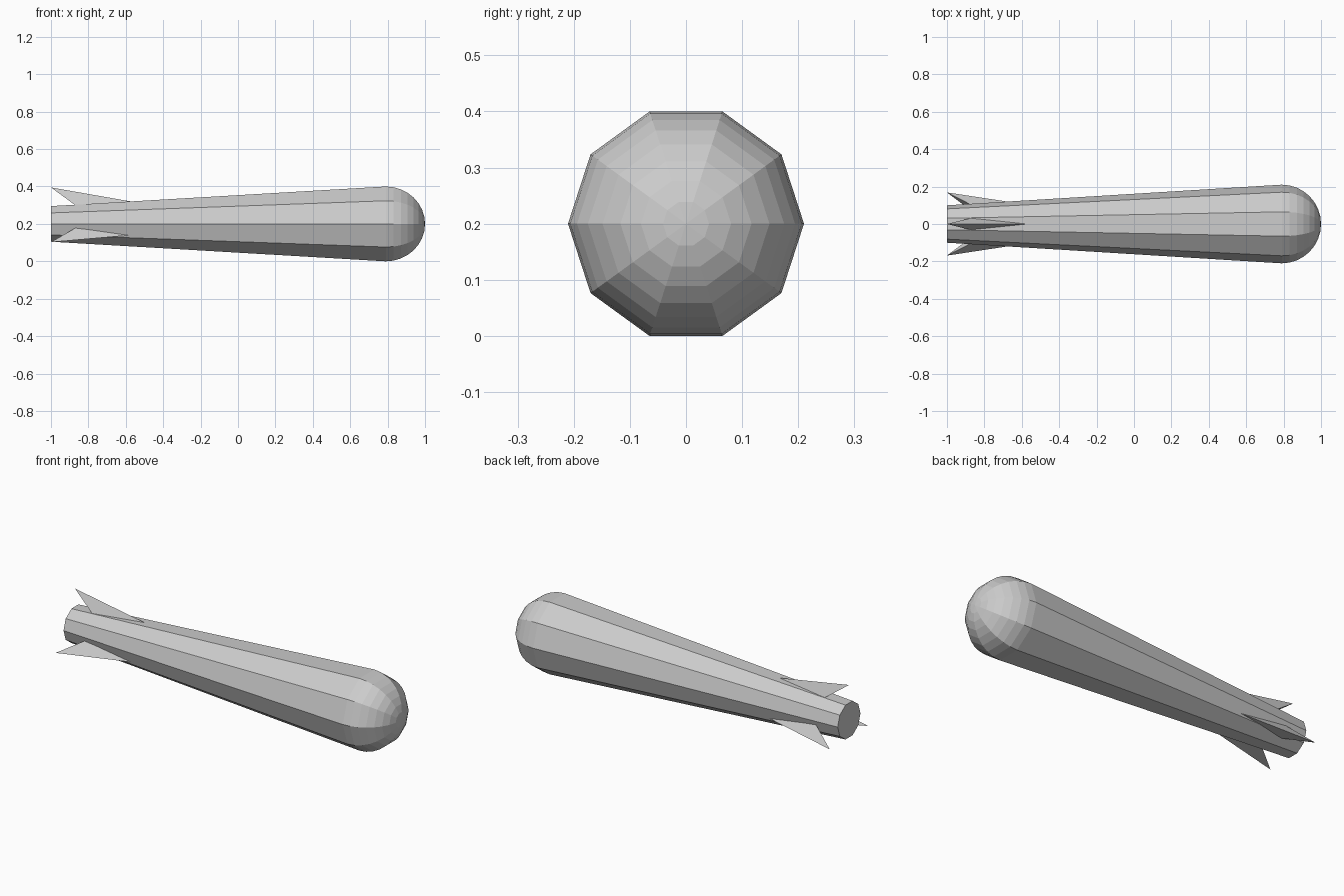
import bpy, bmesh
from math import sin, cos, pi, radians
from mathutils import Matrix, Vector

if "Cube" in bpy.data.objects:
    bpy.data.objects.remove(bpy.data.objects["Cube"])

SIDES = 10
AXIS_Z = 0.2103 * sin(radians(72))   # body axis height, so the belly rests on z = 0
R_NOSE, R_TAIL, NOSE_X = 0.2103, 0.10, 0.79


def make_object(name, bm):
    bmesh.ops.recalc_face_normals(bm, faces=bm.faces)
    mesh = bpy.data.meshes.new(name)
    bm.to_mesh(mesh)
    bm.free()
    obj = bpy.data.objects.new(name, mesh)
    bpy.context.collection.objects.link(obj)
    return obj


# Tapered ten-sided body with a hemispherical nose
profile = [(-1.0, R_TAIL)]
profile += [(NOSE_X + 0.21 * sin(k * pi / 16), R_NOSE * cos(k * pi / 16)) for k in range(8)]
bm = bmesh.new()
rings = [[bm.verts.new((x, r * cos(2 * pi * i / SIDES), AXIS_Z + r * sin(2 * pi * i / SIDES)))
          for i in range(SIDES)] for x, r in profile]
nose_tip = bm.verts.new((1.0, 0, AXIS_Z))
for i in range(SIDES):
    j = (i + 1) % SIDES
    for a, b in zip(rings, rings[1:]):
        bm.faces.new((a[i], a[j], b[j], b[i]))
    bm.faces.new((rings[-1][i], rings[-1][j], nose_tip))
bm.faces.new(rings[0])
make_object("body", bm)

# Three swept wedge fins, evenly spaced around the tail
fin_points = [(-1.0, 0, 0.195), (-0.87, 0.032, 0.10), (-0.87, -0.032, 0.10), (-0.555, 0, 0.117)]
for n, name in enumerate(("top_fin", "right_fin", "left_fin")):
    turn = Matrix.Rotation(radians(120 * n), 3, 'X')
    bm = bmesh.new()
    tip, left, right, front = [bm.verts.new(turn @ Vector(p) + Vector((0, 0, AXIS_Z)))
                               for p in fin_points]
    for face in ((tip, left, front), (tip, front, right), (tip, right, left), (left, right, front)):
        bm.faces.new(face)
    make_object(name, bm)
